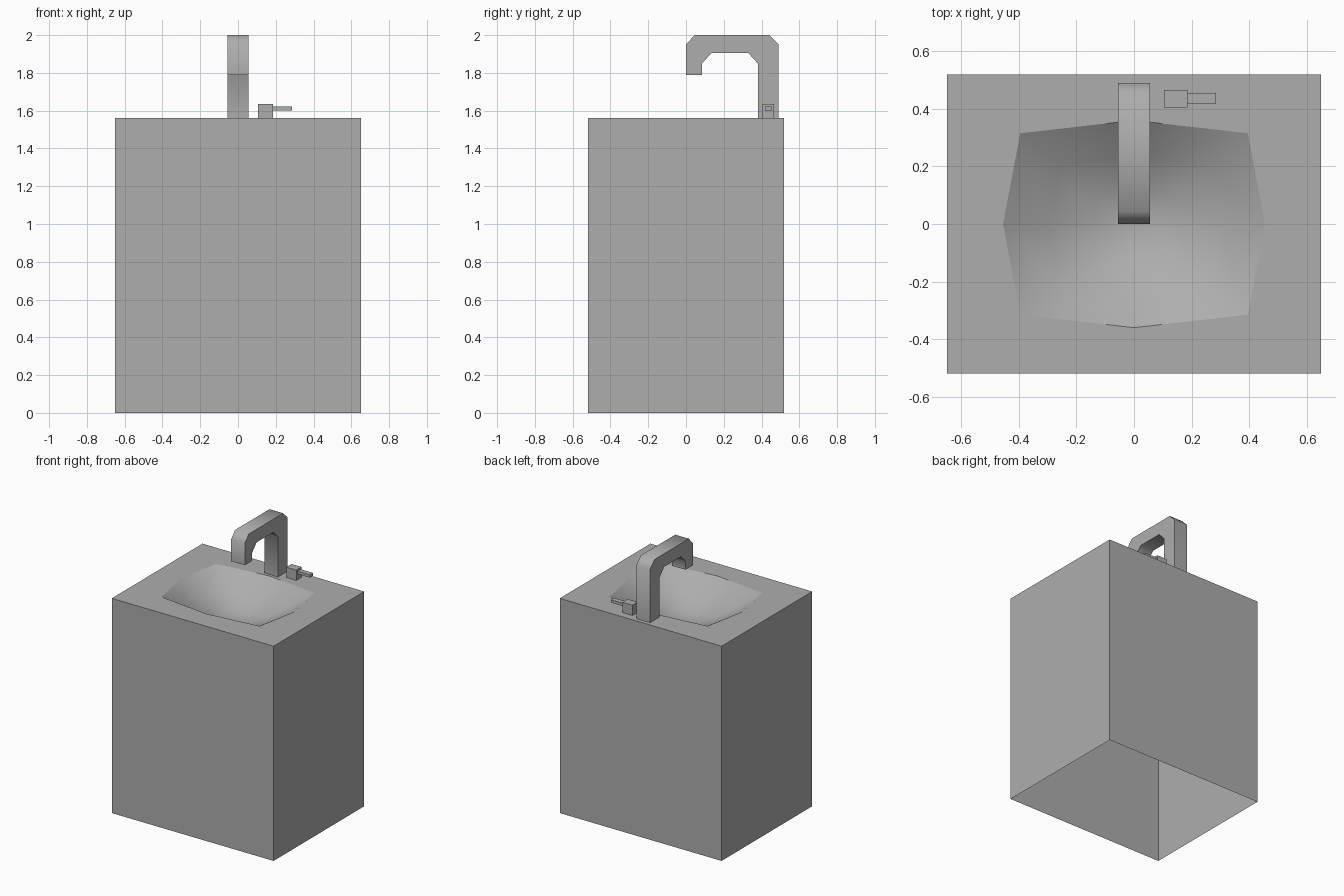
import bpy
import math

cube = bpy.data.objects.get("Cube")
if cube:
    bpy.data.objects.remove(cube, do_unlink=True)

HALF_W, HALF_D, TOP = 0.65, 0.52, 1.56

grey = bpy.data.materials.new("plain grey")
grey.use_nodes = True
colour = (0.42, 0.42, 0.42, 1)
grey.diffuse_color = colour
grey.node_tree.nodes["Principled BSDF"].inputs["Base Color"].default_value = colour


def add_mesh(name, verts, faces, smooth_angle=None):
    mesh = bpy.data.meshes.new(name)
    mesh.from_pydata(verts, [], faces)
    mesh.materials.append(grey)
    obj = bpy.data.objects.new(name, mesh)
    bpy.context.collection.objects.link(obj)
    if smooth_angle:
        bpy.ops.object.select_all(action='DESELECT')
        obj.select_set(True)
        bpy.context.view_layer.objects.active = obj
        bpy.ops.object.shade_smooth_by_angle(angle=math.radians(smooth_angle))
    return obj


def add_box(name, low, high):
    bpy.ops.mesh.primitive_cube_add(size=1)
    obj = bpy.context.object
    obj.name = name
    obj.location = [(a + b) / 2 for a, b in zip(low, high)]
    obj.scale = [b - a for a, b in zip(low, high)]
    obj.data.materials.append(grey)
    return obj


def ring(mid_x, mid_y, corner_x, corner_y, z):
    """Eight points, anticlockwise from +x: side middles and corners."""
    signs = [(1, 0), (1, 1), (0, 1), (-1, 1), (-1, 0), (-1, -1), (0, -1), (1, -1)]
    return [(sx * (corner_x if sy else mid_x), sy * (corner_y if sx else mid_y), z)
            for sx, sy in signs]


def basin_ring(scale, depth):
    return ring(0.455 * scale, 0.36 * scale, 0.395 * scale, 0.315 * scale, TOP - depth)


def band(outer, inner):
    """Upward-facing quads between two eight-point rings."""
    return [(outer + i, outer + (i + 1) % 8, inner + (i + 1) % 8, inner + i)
            for i in range(8)]


# Cabinet: four thin walls, open underneath
corners = [(-HALF_W, -HALF_D), (HALF_W, -HALF_D), (HALF_W, HALF_D), (-HALF_W, HALF_D)]
add_mesh("cabinet_walls",
         [(x, y, z) for z in (0, TOP) for x, y in corners],
         [(i, (i + 1) % 4, (i + 1) % 4 + 4, i + 4) for i in range(4)])

# Countertop around the basin opening
add_mesh("countertop",
         ring(HALF_W, HALF_D, HALF_W, HALF_D, TOP) + basin_ring(1, 0),
         band(0, 8))

# Sunken basin, smooth inside
bowl = basin_ring(1, 0) + basin_ring(0.65, 0.10) + basin_ring(0.3, 0.17)
bowl.append((0, 0, TOP - 0.19))
add_mesh("basin", bowl,
         band(0, 8) + band(8, 16) + [(16 + i, 16 + (i + 1) % 8, 24) for i in range(8)],
         smooth_angle=60)

# Faucet: arched side profile given as (outer, inner) pairs of (y, z)
HALF_F = 0.055
outer = [(0.0, 1.79), (0.0, 1.95), (0.045, 2.0), (0.44, 2.0), (0.49, 1.95), (0.49, TOP)]
inner = [(0.085, 1.79), (0.085, 1.85), (0.135, 1.905), (0.33, 1.905), (0.38, 1.85), (0.38, TOP)]
verts = [(x, y, z) for o, i in zip(outer, inner)
         for x, (y, z) in ((-HALF_F, o), (HALF_F, o), (HALF_F, i), (-HALF_F, i))]
faces = [(4 * s + k, 4 * s + (k + 1) % 4, 4 * s + 4 + (k + 1) % 4, 4 * s + 4 + k)
         for s in range(len(outer) - 1) for k in range(4)]
last = 4 * (len(outer) - 1)
faces += [(3, 2, 1, 0), (last, last + 1, last + 2, last + 3)]
add_mesh("faucet", verts, faces, smooth_angle=60)

# Tap handle beside the faucet
add_box("handle_block", (0.105, 0.405, TOP), (0.185, 0.465, 1.635))
add_box("handle_lever", (0.185, 0.418, 1.602), (0.285, 0.455, 1.622))
